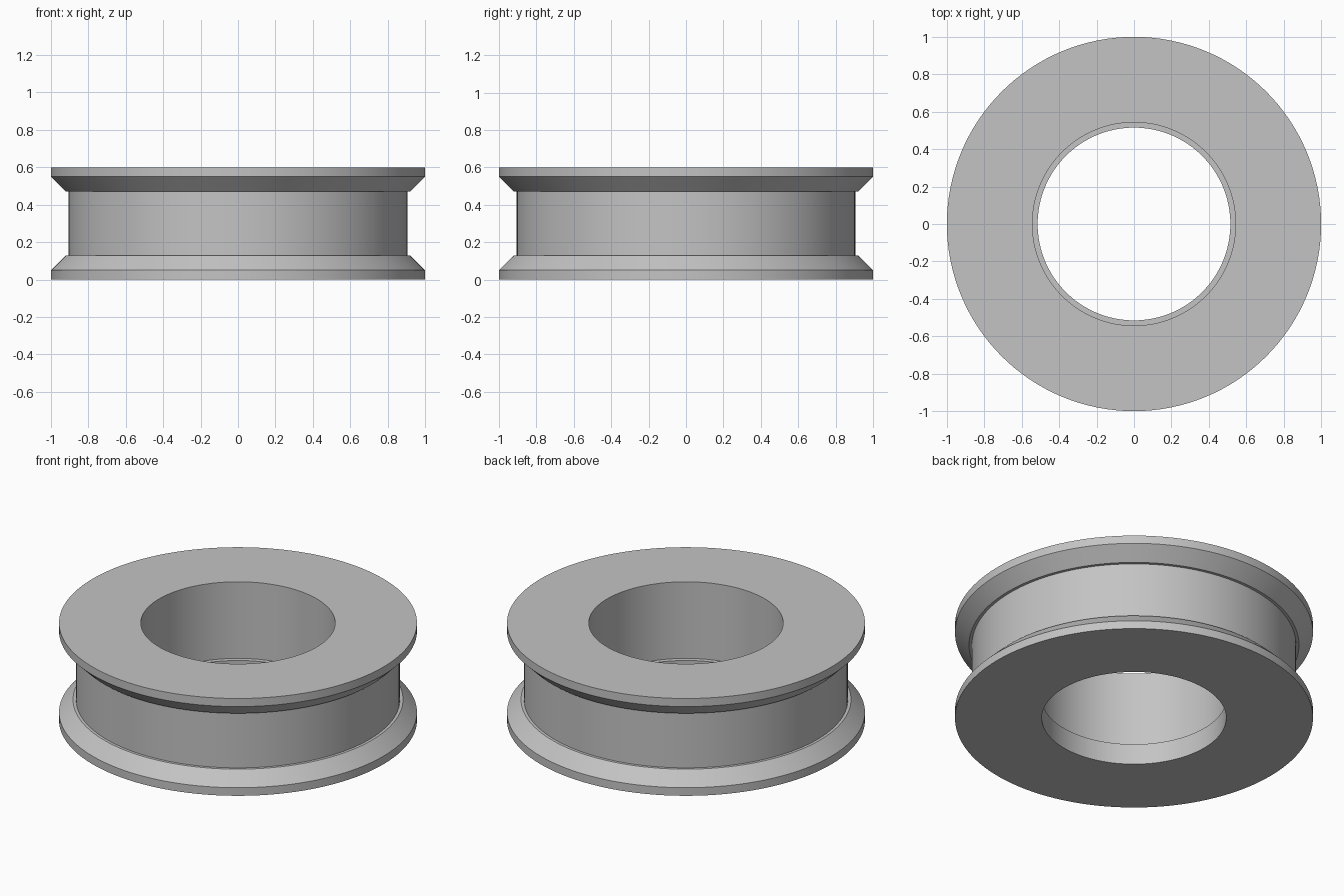
import bpy
import bmesh
import math

cube = bpy.data.objects.get("Cube")
if cube:
    bpy.data.objects.remove(cube, do_unlink=True)

SEGMENTS = 128

grey = bpy.data.materials.new("plain grey")
grey.use_nodes = True
colour = (0.55, 0.55, 0.55, 1)
grey.diffuse_color = colour
grey.node_tree.nodes["Principled BSDF"].inputs["Base Color"].default_value = colour


def lathe(name, profile):
    """Spin a closed (radius, height) profile about z into a solid ring."""
    bm = bmesh.new()
    verts = [bm.verts.new((r, 0, z)) for r, z in profile]
    edges = [bm.edges.new((v, verts[(i + 1) % len(verts)])) for i, v in enumerate(verts)]
    bmesh.ops.spin(bm, geom=verts + edges, cent=(0, 0, 0), axis=(0, 0, 1),
                   angle=math.tau, steps=SEGMENTS, use_merge=True)
    bmesh.ops.remove_doubles(bm, verts=bm.verts, dist=0.0001)
    bmesh.ops.recalc_face_normals(bm, faces=bm.faces)
    mesh = bpy.data.meshes.new(name)
    bm.to_mesh(mesh)
    bm.free()
    mesh.materials.append(grey)
    obj = bpy.data.objects.new(name, mesh)
    bpy.context.collection.objects.link(obj)
    bpy.ops.object.select_all(action="DESELECT")
    obj.select_set(True)
    bpy.context.view_layer.objects.active = obj
    bpy.ops.object.shade_smooth_by_angle(angle=math.radians(30))
    return obj


# Outer half: chamfered flange, mirrored in height around the recessed core
flange = [(1, 0), (1, 0.05), (0.922, 0.128), (0.905, 0.128)]
outer = flange + [(r, 0.6 - z) for r, z in reversed(flange)]

# Bore with a narrow retaining lip at the bottom
bore = [(0.543, 0.6), (0.543, 0.128), (0.515, 0.128), (0.515, 0)]

lathe("grooved_wheel", outer + bore)
